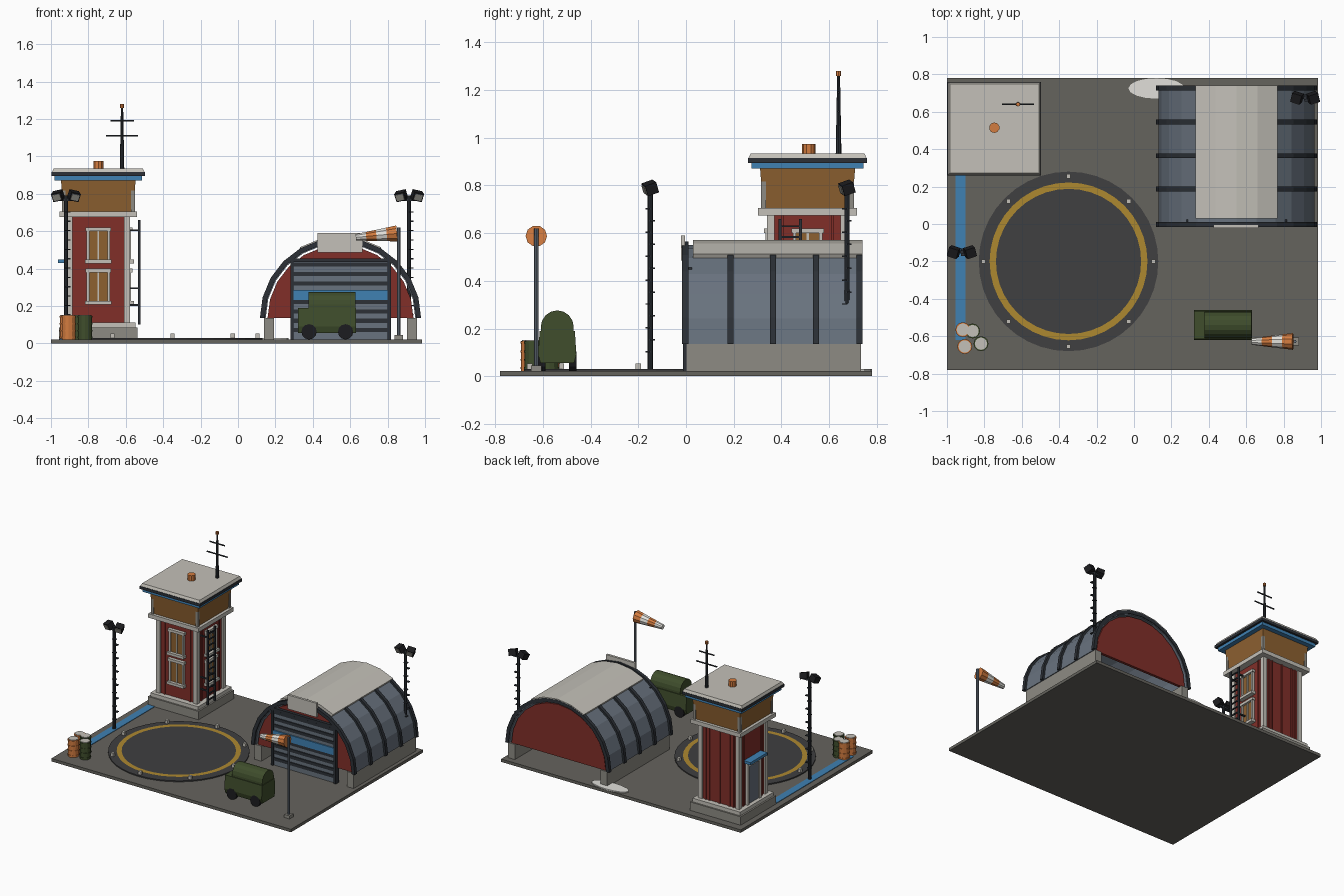
import bpy, bmesh, math
from mathutils import Vector

if "Cube" in bpy.data.objects:
    bpy.data.objects.remove(bpy.data.objects["Cube"])

COL = dict(ground=(.13, .125, .11), pad=(.05, .05, .052), yellow=(.42, .25, .03), red=(.22, .028, .022),
           pale=(.55, .53, .48), stone=(.27, .26, .23), steel=(.14, .17, .21), dark=(.025, .03, .037),
           blue=(.05, .22, .45), amber=(.27, .12, .03), orange=(.65, .2, .05), green=(.05, .075, .025),
           black=(.012, .012, .014), white=(.75, .74, .7))
MAT = {}
for k, c in COL.items():
    MAT[k] = bpy.data.materials.new(k)
    MAT[k].diffuse_color = (*c, 1)


def finish(name, bm, mat):
    bmesh.ops.recalc_face_normals(bm, faces=bm.faces)
    me = bpy.data.meshes.new(name)
    bm.to_mesh(me)
    bm.free()
    ob = bpy.data.objects.new(name, me)
    me.materials.append(MAT[mat])
    bpy.context.collection.objects.link(ob)
    return ob


def box(name, x, y, z, mat):
    bm = bmesh.new()
    bmesh.ops.create_cube(bm, size=1)
    for v in bm.verts:
        v.co = [(a + b) / 2 + c * (b - a) for (a, b), c in zip((x, y, z), v.co)]
    return finish(name, bm, mat)


def cyl(name, p, q, r, mat, r2=None, n=12):
    p, q = Vector(p), Vector(q)
    bm = bmesh.new()
    bmesh.ops.create_cone(bm, cap_ends=True, segments=n, radius1=r, radius2=r if r2 is None else r2,
                          depth=(q - p).length)
    rot = Vector((0, 0, 1)).rotation_difference(q - p).to_matrix().to_4x4()
    bm.transform(rot)
    bmesh.ops.translate(bm, verts=bm.verts, vec=(p + q) / 2)
    return finish(name, bm, mat)


def prism(name, pts, axis, a, b, mat):
    """Extrude a closed 2D profile along an axis: y (pts are x,z), x (pts are y,z) or z (pts are x,y)."""
    put = {'x': lambda u, v, d: (d, u, v), 'y': lambda u, v, d: (u, d, v), 'z': lambda u, v, d: (u, v, d)}[axis]
    bm = bmesh.new()
    f = bm.faces.new([bm.verts.new(put(u, v, a)) for u, v in pts])
    new = bmesh.ops.extrude_face_region(bm, geom=[f])['geom']
    step = Vector(put(0, 0, b - a))
    bmesh.ops.translate(bm, verts=[g for g in new if isinstance(g, bmesh.types.BMVert)], vec=step)
    return finish(name, bm, mat)


def arc(cx, cz, r, a0, a1, n):
    return [(cx + r * math.cos(math.radians(a0 + (a1 - a0) * i / n)),
             cz + r * math.sin(math.radians(a0 + (a1 - a0) * i / n))) for i in range(n + 1)]


# Ground slab, walkway stripe and snow patch
G = .022
box('ground_slab', (-1, .985), (-.78, .78), (0, G), 'ground')
box('walkway_stripe', (-.955, -.9), (-.62, .32), (G, .026), 'blue')
snow = [(.12 + .15 * c, .725 + .055 * s) for c, s in arc(0, 0, 1, 0, 337.5, 15)]
prism('snow_patch', snow, 'z', G, .03, 'white')

# Landing pad with painted ring and edge lamps
PX, PY = -.35, -.2
cyl('landing_pad', (PX, PY, .015), (PX, PY, .03), .48, 'pad', n=40)
ring = bmesh.new()
rows = [[ring.verts.new((PX + x, PY + y, .033)) for x, y in arc(0, 0, r, 0, 351, 39)] for r in (.388, .422)]
for i in range(40):
    j = (i + 1) % 40
    ring.faces.new((rows[0][i], rows[0][j], rows[1][j], rows[1][i]))
finish('pad_ring', ring, 'yellow')
for x, y in arc(PX, PY, .455, 0, 315, 7):
    box('pad_lamp', (x - .011, x + .011), (y - .011, y + .011), (.028, .054), 'pale')

# Control tower: stacked square tiers around one centre
TX, TY = -.747, .51


def tier(name, h, z0, z1, mat, h2=None):
    ob = box(name, (TX - h, TX + h), (TY - h, TY + h), (z0, z1), mat)
    if h2:
        for v in ob.data.vertices:
            if v.co.z > (z0 + z1) / 2:
                v.co.x = TX + (v.co.x - TX) * h2 / h
                v.co.y = TY + (v.co.y - TY) * h2 / h


def on_side(name, s, u, d, z, mat):
    """Box on tower side s (0 front, 1 right, 2 back, 3 left); u runs along the wall, d outward."""
    (nx, ny) = ((0, -1), (1, 0), (0, 1), (-1, 0))[s]
    xs = sorted(TX + nx * d[i] - ny * u[i] for i in (0, 1))
    ys = sorted(TY + ny * d[i] + nx * u[i] for i in (0, 1))
    box(name, xs, ys, z, mat)


def window(s, u, z):
    on_side('window_pane', s, (u - .05, u + .05), (.15, .166), (z, z + .17), 'amber')
    for k in (-1, 1):
        on_side('window_jamb', s, sorted((u + k * .048, u + k * .062)), (.15, .176), (z, z + .17), 'pale')
    on_side('window_mullion', s, (u - .005, u + .005), (.15, .172), (z, z + .17), 'pale')
    on_side('window_head', s, (u - .068, u + .068), (.15, .182), (z + .16, z + .18), 'pale')
    on_side('window_sill', s, (u - .07, u + .07), (.15, .19), (z - .012, z + .008), 'pale')


tier('tower_plinth', .21, G, .085, 'stone')
tier('tower_plinth_cap', .198, .085, .112, 'pale')
tier('tower_body', .158, .11, .68, 'red')
tier('tower_ledge', .208, .675, .705, 'pale')
tier('cab_glass', .186, .705, .88, 'amber', .2)
tier('roof_fascia', .235, .872, .9, 'blue')
tier('roof_rim', .25, .895, .916, 'dark')
tier('roof_top', .247, .916, .935, 'pale', .238)
for s in range(4):
    on_side('tower_corner_post', s, (.138, .17), (.138, .17), (.11, .68), 'pale')
    on_side('cab_corner_post', s, (.175, .195), (.175, .195), (.7, .88), 'stone')
    for u in (-.115, -.085, 0, .085, .115) if s == 2 else (-.105, .105):
        on_side('tower_batten', s, (u - .006, u + .006), (.15, .165), (.11, .68), 'red')
for s in (0, 1):
    for z in (.22, .44):
        window(s, 0, z)

# Tower door on the left side
on_side('door_panel', 3, (-.06, .06), (.15, .168), (.11, .4), 'steel')
on_side('door_canopy', 3, (-.1, .1), (.15, .215), (.43, .45), 'blue')
on_side('door_lintel', 3, (-.08, .08), (.15, .18), (.395, .42), 'pale')
for k in (-1, 1):
    on_side('door_jamb', 3, sorted((k * .06, k * .08)), (.15, .178), (.11, .4), 'pale')

# Ladder on the right side
for u in (-.115, -.03):
    on_side('ladder_rail', 1, (u - .006, u + .006), (.213, .225), (.1, .66), 'dark')
    for z in (.2, .29, .6):
        on_side('ladder_bracket', 1, (u - .005, u + .005), (.155, .215), (z, z + .01), 'dark')
for i in range(12):
    on_side('ladder_rung', 1, (-.115, -.03), (.214, .223), (.13 + i * .045, .138 + i * .045), 'dark')

# Roof beacon and antenna
cyl('roof_beacon', (TX, .515, .93), (TX, .515, .975), .028, 'orange', n=10)
cyl('antenna_mast', (-.62, .64, .93), (-.62, .64, 1.265), .012, 'dark', .006, 8)
cyl('antenna_tip', (-.62, .64, 1.26), (-.62, .64, 1.28), .011, 'orange', n=8)
for z, w in ((1.11, .085), (1.19, .063)):
    cyl('antenna_bar', (-.62 - w, .64, z), (-.62 + w, .64, z), .005, 'dark', n=6)

# Arched hangar: curved skin, ribs, ridge panel, low walls
HX, HZ = .548, .135


def shell(name, r0, r1, a0, a1, y0, y1, n, mat):
    prism(name, arc(HX, HZ, r1, a0, a1, n) + arc(HX, HZ, r0, a1, a0, n), 'y', y0, y1, mat)


shell('hangar_skin', .4, .416, 0, 180, 0, .735, 12, 'steel')
shell('ridge_panel', .415, .437, 60, 120, .03, .74, 4, 'pale')
for y in (-.003, .187, .365, .545, .728):
    shell('hangar_rib', .405, .431, 0, 180, y - .013, y + .013, 12, 'dark')
for k in (-1, 1):
    box('hangar_low_wall', sorted((HX + k * .355, HX + k * .41)), (0, .735), (G, HZ), 'stone')
for name, y in (('front_wall', .01), ('back_wall', .705)):
    prism('hangar_' + name, arc(HX, HZ, .39, 0, 180, 12), 'y', y, y + .02, 'red')

# Hangar door with slats, frame and blank sign
box('hangar_door', (.29, .81), (.0, .025), (G, .44), 'steel')
for i in range(8):
    z = .06 + i * .05
    box('door_slat', (.29, .81), (-.007, .003), (z, z + .022), 'blue' if i == 4 else 'dark')
box('door_blue_band', (.29, .81), (-.009, .003), (.232, .285), 'blue')
for x in (.28, .8):
    box('door_post', (x, x + .018), (-.012, .025), (G, .45), 'dark')
box('door_header', (.28, .818), (-.012, .025), (.435, .455), 'dark')
box('hangar_sign', (.425, .665), (-.022, -.004), (.485, .59), 'pale')

# Floodlight masts with climbing pegs and two lamp heads
for x, y in ((-.92, -.15), (.915, .675)):
    cyl('flood_mast', (x, y, G), (x, y, .79), .011, 'dark', n=8)
    box('flood_crossbar', (x - .06, x + .06), (y - .008, y + .008), (.762, .776), 'dark')
    for i in range(13):
        s = 1 if i % 2 else -1
        z = .1 + i * .05
        box('mast_peg', (x - .004, x + .024), sorted((y, y + s * .02)), (z, z + .006), 'dark')
    for k in (-1, 1):
        c = Vector((x + k * .043, y, .79))
        lamp = box('flood_head', (-.027, .027), (-.025, .025), (-.023, .023), 'black')
        lens = box('flood_lens', (-.021, .021), (-.029, -.024), (-.017, .017), 'stone')
        for ob in (lamp, lens):
            ob.location = c
            ob.rotation_euler = (math.radians(20), math.radians(12 * k), math.radians(18 * k))

# Windsock
cyl('sock_pole', (.86, -.628, G), (.86, -.628, .62), .009, 'steel', n=8)
box('sock_base', (.838, .882), (-.65, -.606), (G, .045), 'stone')
for i in range(4):
    pos = lambda t: (.85 - .22 * t, -.628, .588 - .021 * t)
    rad = lambda t: .045 - .027 * t
    cyl('sock_band', pos(i / 4), pos((i + 1) / 4), rad(i / 4), 'white' if i % 2 else 'orange', rad((i + 1) / 4), 10)

# Covered truck
TYC = -.54
body = [(-.07, .055), (.07, .055), (.08, .09), (.074, .19), (-.074, .19), (-.08, .09)]
prism('truck_body', [(TYC + u, z) for u, z in body], 'x', .322, .63, 'green')
prism('truck_cover', arc(TYC, .207, .069, 0, 180, 8) + [(TYC - .069, .18), (TYC + .069, .18)], 'x',
      .378, .627, 'green')
for x in (.38, .575):
    for y in (-.62, -.49):
        cyl('truck_wheel', (x, y, .062), (x, y + .03, .062), .041, 'black', n=12)

# Fuel barrels with hoops and pale lids
for x, y, m in ((-.915, -.565, 'orange'), (-.863, -.572, 'green'), (-.818, -.64, 'green'), (-.905, -.655, 'orange')):
    cyl('barrel', (x, y, G), (x, y, .148), .037, m, n=12)
    cyl('barrel_lid', (x, y, .145), (x, y, .152), .033, 'pale', n=12)
    for z in (.03, .065, .1, .138):
        cyl('barrel_hoop', (x, y, z), (x, y, z + .008), .04, m, n=12)

for m in bpy.data.materials:
    if m.users and not m.is_grease_pencil:
        m.use_nodes = True
        m.node_tree.nodes["Principled BSDF"].inputs["Base Color"].default_value = m.diffuse_color
